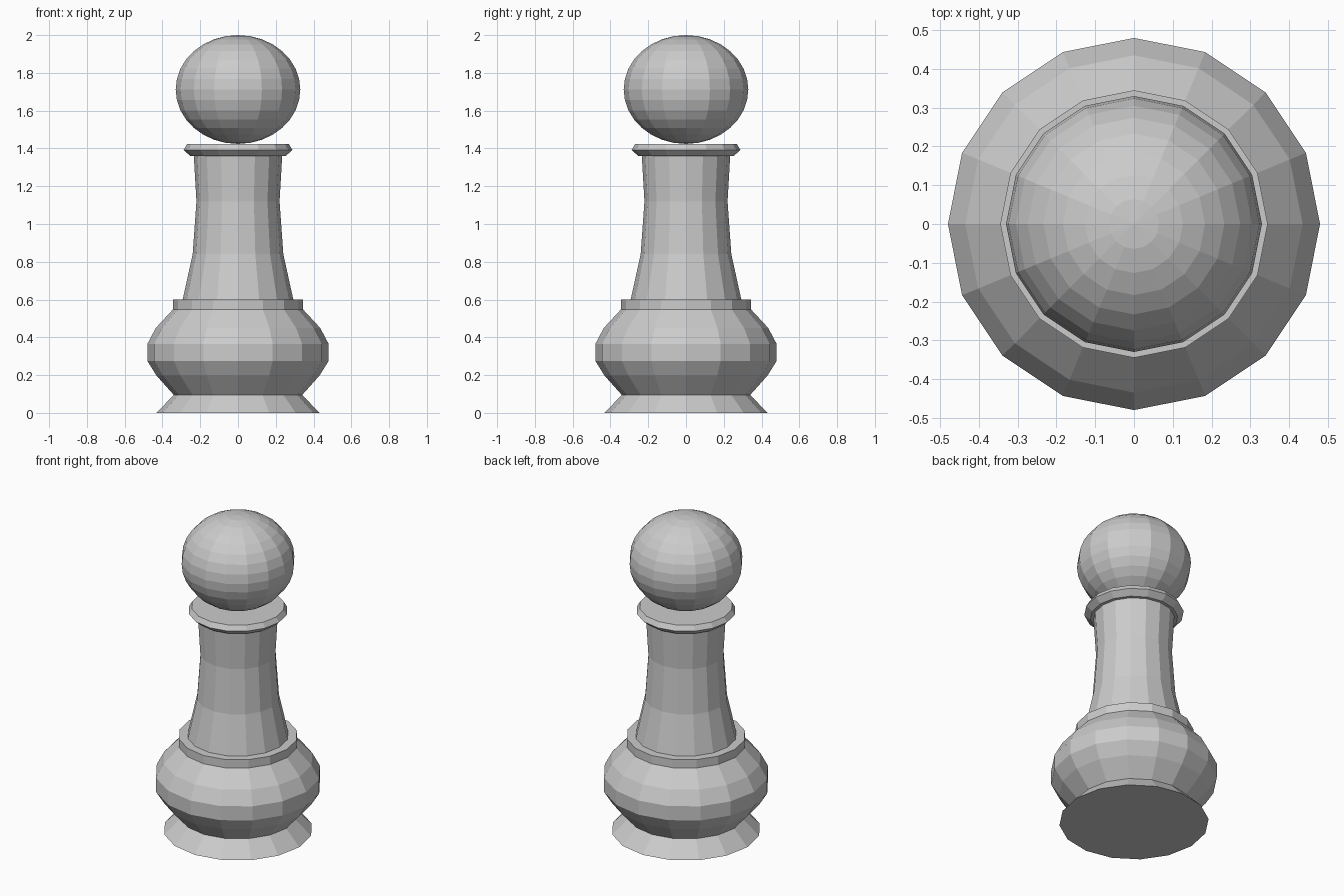
import bpy, bmesh
from math import cos, sin, tau
from mathutils import Matrix

if "Cube" in bpy.data.objects:
    bpy.data.objects.remove(bpy.data.objects["Cube"])

SIDES = 16


def add_object(name, bm):
    mesh = bpy.data.meshes.new(name)
    bm.to_mesh(mesh)
    bm.free()
    obj = bpy.data.objects.new(name, mesh)
    bpy.context.collection.objects.link(obj)
    return obj


def lathe(name, profile, cap_bottom=False, cap_top=False):
    """Revolve (radius, z) points, listed bottom to top, about the z axis."""
    bm = bmesh.new()
    rings = [[bm.verts.new((r * cos(tau * i / SIDES), r * sin(tau * i / SIDES), z))
              for i in range(SIDES)] for r, z in profile]
    for low, high in zip(rings, rings[1:]):
        for i in range(SIDES):
            j = (i + 1) % SIDES
            bm.faces.new((low[i], low[j], high[j], high[i]))
    if cap_bottom:
        bm.faces.new(rings[0][::-1])
    if cap_top:
        bm.faces.new(rings[-1])
    return add_object(name, bm)


# Flared foot
lathe("foot", [(0.432, 0), (0.34, 0.095)], cap_bottom=True)

# Bulging lower body
lathe("belly", [(0.34, 0.095), (0.432, 0.198), (0.48, 0.275),
                (0.48, 0.365), (0.435, 0.45), (0.345, 0.547)])

# Band with a flat ledge around the stem
lathe("band", [(0.345, 0.547), (0.345, 0.6), (0.293, 0.6)])

# Tapering stem
lathe("stem", [(0.293, 0.6), (0.24, 0.84), (0.22, 1.12), (0.234, 1.36)])

# Collar under the head
lathe("collar", [(0.234, 1.36), (0.253, 1.36), (0.288, 1.392), (0.27, 1.423)],
      cap_top=True)

# Slightly flattened ball head
bm = bmesh.new()
bmesh.ops.create_uvsphere(bm, u_segments=SIDES, v_segments=16, radius=1)
bmesh.ops.transform(bm, verts=bm.verts,
                    matrix=Matrix.Translation((0, 0, 1.712)) @ Matrix.Diagonal((0.33, 0.33, 0.288, 1)))
add_object("head", bm)
